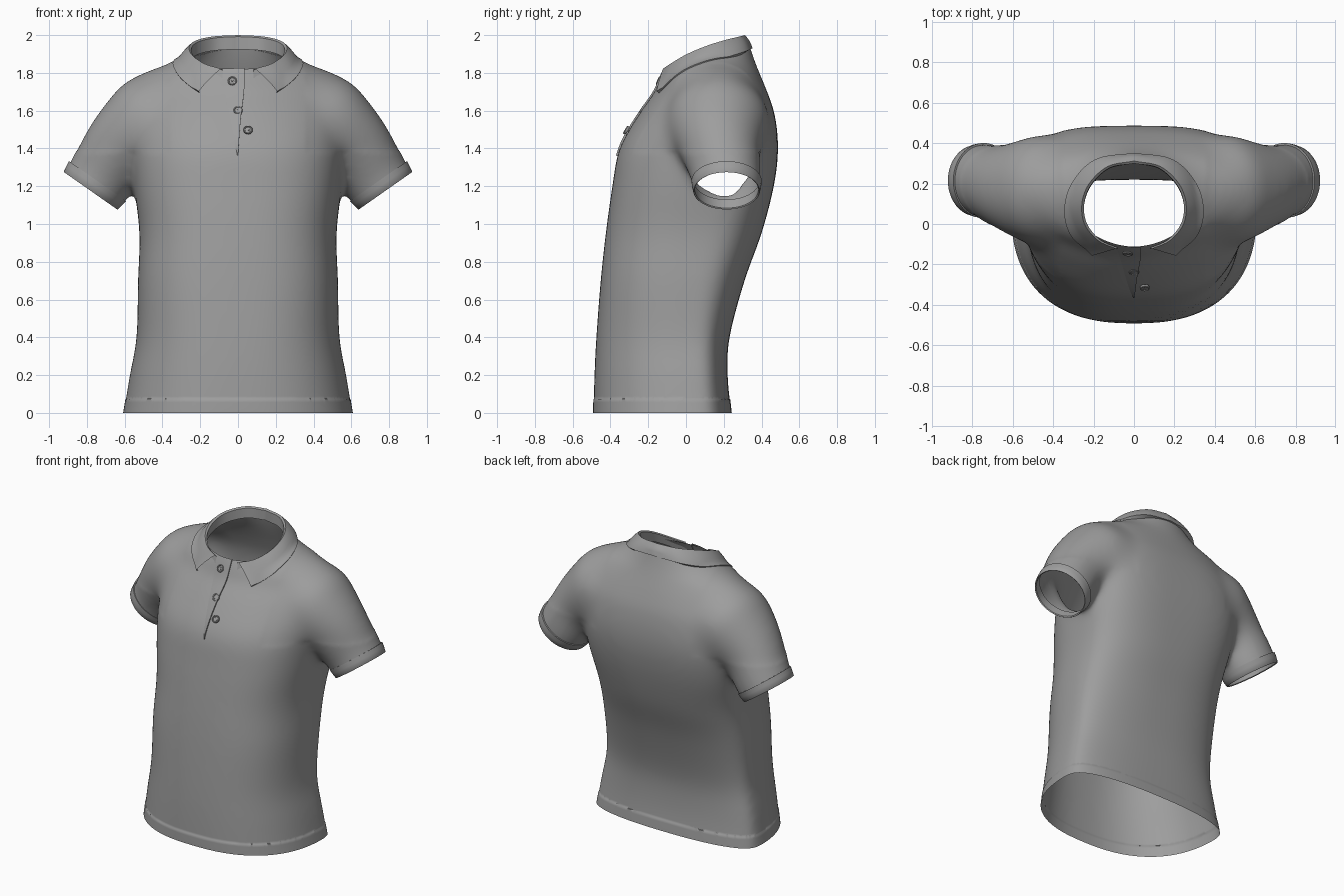
import bpy, bmesh, math
from mathutils import Vector
from mathutils.bvhtree import BVHTree

if "Cube" in bpy.data.objects:
    bpy.data.objects.remove(bpy.data.objects["Cube"])

grey = bpy.data.materials.new("grey_fabric")
grey.diffuse_color = (.34, .34, .34, 1)
grey.use_nodes = True
grey.node_tree.nodes["Principled BSDF"].inputs["Base Color"].default_value = grey.diffuse_color


def spline(keys, steps):
    """Catmull-Rom interpolation through tuples of numbers."""
    k = [Vector(p) for p in keys]
    k = [2 * k[0] - k[1]] + k + [2 * k[-1] - k[-2]]
    out = []
    for i in range(1, len(k) - 2):
        a, b, c, d = k[i - 1:i + 3]
        for s in range(steps):
            t = s / steps
            out.append(0.5 * (2 * b + (c - a) * t + (2 * a - 5 * b + 4 * c - d) * t * t
                              + (3 * b - a - 3 * c + d) * t ** 3))
    return out + [k[-2]]


def loft(bm, rings, closed=True, caps=False):
    vs = [[bm.verts.new(p) for p in r] for r in rings]
    n = len(vs[0])
    for a, b in zip(vs, vs[1:]):
        for i in range(n if closed else n - 1):
            j = (i + 1) % n
            bm.faces.new((a[i], a[j], b[j], b[i]))
    if caps:
        bm.faces.new(vs[0])
        bm.faces.new(vs[-1])


def finish(bm, name, mirror=False, angle=35, recalc=True):
    if recalc:
        bmesh.ops.recalc_face_normals(bm, faces=bm.faces)
    me = bpy.data.meshes.new(name)
    bm.to_mesh(me)
    bm.free()
    me.materials.append(grey)
    ob = bpy.data.objects.new(name, me)
    bpy.context.collection.objects.link(ob)
    bpy.ops.object.select_all(action='DESELECT')
    ob.select_set(True)
    bpy.context.view_layer.objects.active = ob
    bpy.ops.object.shade_smooth_by_angle(angle=math.radians(angle))
    if mirror:
        m = ob.modifiers.new("mirror", 'MIRROR')
        m.merge_threshold = 0.002
    return ob


def torso_ring(p, n=72):
    z, a, yf, yb, yc, ef, eb = p
    ring = []
    for i in range(n):
        t = 2 * math.pi * i / n
        c, s = math.cos(t), math.sin(t)
        e = eb if s > 0 else ef
        x = a * math.copysign(abs(c) ** (2 / e), c)
        d = abs(s) ** (2 / e)
        ring.append((x, yc + (d * (yb - yc) if s > 0 else -d * (yc - yf)), z))
    return ring


def sleeve_ring(p, side=1, n=40):
    x, y, z, deg, r, ry = p
    a = math.radians(deg)
    return [(side * (x + math.sin(a) * r * math.cos(t)), y + ry * math.sin(t),
             z + math.cos(a) * r * math.cos(t))
            for t in (2 * math.pi * i / n for i in range(n))]


# Body solid: z, half width, front y, back y, side y, front and back squareness
TORSO = [(-.08, .622, -.492, .25, .08, 2.45, 2.4), (.0, .607, -.49, .24, .08, 2.45, 2.4),
         (.2, .574, -.485, .22, .07, 2.45, 2.4), (.4, .538, -.475, .23, .06, 2.5, 2.4),
         (.7, .53, -.452, .31, .07, 2.6, 2.5), (.95, .522, -.425, .40, .1, 2.6, 2.7),
         (1.2, .55, -.39, .465, .13, 2.6, 3.1), (1.4, .57, -.352, .488, .15, 2.45, 3.2),
         (1.58, .59, -.25, .47, .17, 2.1, 2.8), (1.7, .6, -.165, .43, .18, 1.8, 2.2),
         (1.755, .59, -.145, .408, .18, 1.7, 1.9), (1.81, .495, -.12, .385, .18, 1.65, 1.8),
         (1.85, .375, -.1, .37, .17, 1.7, 1.8), (1.9, .28, -.06, .352, .15, 2, 2),
         (1.96, .21, .0, .335, .16, 2, 2), (2.04, .18, .05, .31, .17, 2, 2)]
SLEEVE = [(.36, .165, 1.56, 12, .24, .27), (.46, .17, 1.535, 27, .262, .278),
          (.535, .168, 1.475, 40, .24, .258), (.647, .182, 1.375, 50, .2, .212),
          (.735, .212, 1.235, 55, .182, .184), (.80, .218, 1.142, 55, .172, .175)]

bm = bmesh.new()
loft(bm, [torso_ring(p) for p in spline(TORSO, 4)], caps=True)
for side in (1, -1):
    loft(bm, [sleeve_ring(p, side) for p in spline(SLEEVE, 6)], caps=True)
solid = finish(bm, "shirt_body_form")
mod = solid.modifiers.new("fuse", 'REMESH')
mod.mode = 'VOXEL'
mod.voxel_size = 0.016
dg = bpy.context.evaluated_depsgraph_get()
fused = bpy.data.meshes.new_from_object(solid.evaluated_get(dg))
bpy.data.objects.remove(solid)
bm = bmesh.new()
bm.from_mesh(fused)
for _ in range(24):
    bmesh.ops.smooth_vert(bm, verts=bm.verts, factor=0.5,
                          use_axis_x=True, use_axis_y=True, use_axis_z=True)
# Extra smoothing over the shoulder seams
seam = [v for v in bm.verts if abs(v.co.x) > .36 and v.co.z > 1.38]
for _ in range(40):
    bmesh.ops.smooth_vert(bm, verts=seam, factor=0.5,
                          use_axis_x=True, use_axis_y=True, use_axis_z=True)
bm.normal_update()
surface = BVHTree.FromBMesh(bm)


def cut(co, no, pick=lambda c: True, clear=True):
    faces = [f for f in bm.faces if pick(f.calc_center_median())]
    geom = set(faces)
    for f in faces:
        geom.update(f.edges)
        geom.update(f.verts)
    bmesh.ops.bisect_plane(bm, geom=list(geom), dist=1e-5, plane_co=co,
                           plane_no=no, clear_outer=clear)


# Openings at hem, neck and sleeves
cut((0, 0, 0), (0, 0, -1))
cut((0, -.12, 1.818), (0, -.3, 1))
for s in (1, -1):
    cut((s * .75, .215, 1.215), (s * .5736, 0, -.8192),
        lambda c: c.x * s > .548 and 1.0 < c.z < 1.45)
# Stitched hem band
cut((0, 0, .075), (0, 0, 1), clear=False)
bm.normal_update()
for v in bm.verts:
    if v.co.z < .074:
        v.co += Vector((v.normal.x, v.normal.y, 0)) * .003
finish(bm, "shirt_body", angle=50, recalc=False)

# Sleeve cuffs: distance along the sleeve, radius
bm = bmesh.new()
rings = []
for d, r in [(.012, .172), (.012, .184), (.04, .181), (.072, .175), (.075, .172), (.07, .166), (.012, .17)]:
    rings.append(sleeve_ring((.737 + .5736 * d, .215, 1.237 - .8192 * d, 55, r, r + .002), n=56))
loft(bm, rings)
finish(bm, "sleeve_cuffs", mirror=True)

# Collar: top edge xyz and leaf lower edge xyz, from back to front
COLLAR = [(0, .312, 2.0, 0, .352, 1.93), (.13, .285, 1.993, .18, .325, 1.918),
          (.222, .2, 1.972, .29, .23, 1.887), (.258, .1, 1.94, .337, .09, 1.842),
          (.245, 0, 1.897, .318, -.025, 1.787), (.18, -.08, 1.85, .265, -.1, 1.737),
          (.09, -.122, 1.822, .207, -.157, 1.703)]
rows = [(Vector(p[:3]), Vector(p[3:])) for p in
        ([*q] for q in spline(COLLAR, 8))]
bm = bmesh.new()
strips = []
for top, low in rows:
    out = Vector((low.x - top.x, low.y - top.y, 0)).normalized()
    strip = [Vector((top.x * .96, top.y - .012, top.z - .075)),
             top - out * .012 - Vector((0, 0, .008)), top]
    for k in range(1, 7):
        t = k / 6
        p = top.lerp(low, t) + (out * .6 + Vector((0, 0, .4))) * .03 * t * (1 - t)
        hit, nor, _, _ = surface.find_nearest(p)
        depth = (p - hit).dot(nor)
        if k >= 3 and depth < .007:
            p += nor * (.007 - depth)
        strip.append(p)
    hit, nor, _, _ = surface.find_nearest(strip[-1])
    strip.append(hit - nor * .002)
    if top.x < 1e-4:
        for p in strip:
            p.x = 0
    strips.append(strip)
loft(bm, strips, closed=False)
finish(bm, "collar", mirror=True, angle=45)


def on_front(x, z):
    hit, nor, _, _ = surface.ray_cast(Vector((x, -2, z)), Vector((0, 1, 0)))
    return hit, nor


# Placket flap: z, left x, right x
bm = bmesh.new()
rows = []
for z, xl, xr in spline([(1.822, -.09, .035), (1.7, -.07, .032), (1.55, -.04, .014),
                         (1.36, -.003, .0)], 10):
    row = []
    for k in range(7):
        hit, nor = on_front(xl + (xr - xl) * k / 6, z)
        row.append(hit + nor * (.001 + .008 * k / 6))
    row.append(hit - nor * .004)
    rows.append(row)
loft(bm, rows, closed=False)
finish(bm, "placket")

# Buttons with rims and crossed thread: x, z, lift off the cloth
for i, (x, z, lift) in enumerate([(-.03, 1.755, 0), (.0, 1.6, -.003), (.053, 1.49, .009)]):
    bm = bmesh.new()
    loft(bm, [[(r * math.cos(math.tau * k / 28), r * math.sin(math.tau * k / 28), h)
               for k in range(28)] for r, h in
              [(.02, -.004), (.024, .002), (.024, .009), (.021, .012), (.018, .011), (.016, .008), (.002, .008)]],
         caps=True)
    for ang in (45, -45):
        a = math.radians(ang)
        u, v = Vector((math.cos(a), math.sin(a), 0)), Vector((-math.sin(a), math.cos(a), 0))
        loft(bm, [[u * sx * .009 + v * sy * .002 + Vector((0, 0, h))
                   for sx, sy in ((1, 1), (-1, 1), (-1, -1), (1, -1))] for h in (.007, .0105)], caps=True)
    ob = finish(bm, f"button_{i + 1}")
    hit, nor = on_front(x, z)
    ob.location = hit + nor * lift
    ob.rotation_mode = 'QUATERNION'
    ob.rotation_quaternion = nor.to_track_quat('Z', 'Y')
